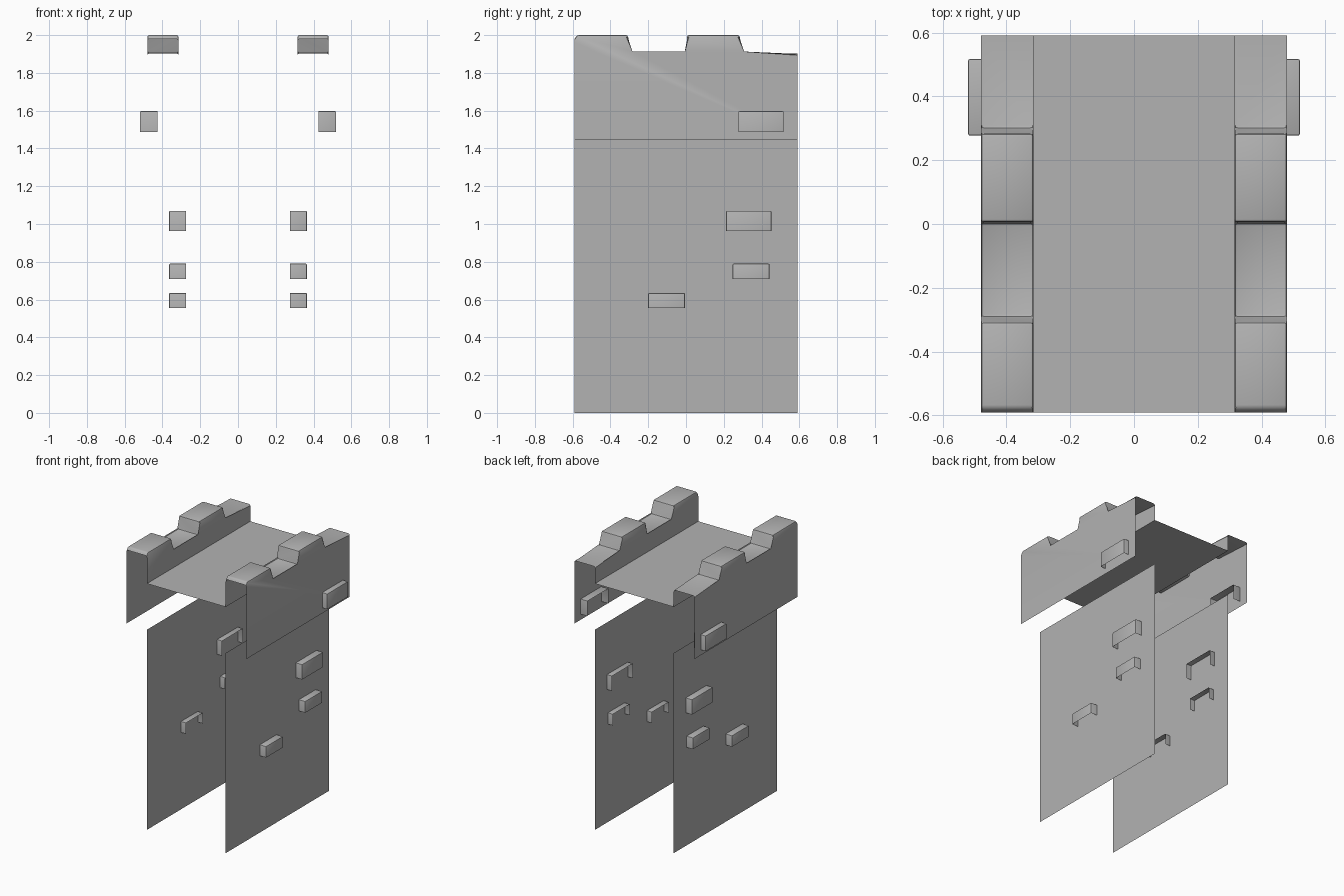
import bpy, bmesh

cube = bpy.data.objects.get("Cube")
if cube:
    bpy.data.objects.remove(cube, do_unlink=True)

GREY = (0.45, 0.45, 0.45, 1)
stone = bpy.data.materials.new("grey stone")
stone.use_nodes = True
stone.diffuse_color = GREY
stone.node_tree.nodes["Principled BSDF"].inputs["Base Color"].default_value = GREY

BACK, FRONT = 0.59, -0.59
WALL_X, PARAPET_X = 0.315, 0.48      # lower wall and overhanging parapet
LEDGE_Z, FLOOR_Z = 1.447, 1.78


def finish(bm, name, mirror=True, smooth=False):
    mesh = bpy.data.meshes.new(name)
    bm.to_mesh(mesh)
    bm.free()
    mesh.materials.append(stone)
    obj = bpy.data.objects.new(name, mesh)
    bpy.context.collection.objects.link(obj)
    if smooth:
        bpy.ops.object.select_all(action="DESELECT")
        obj.select_set(True)
        bpy.context.view_layer.objects.active = obj
        bpy.ops.object.shade_smooth_by_angle()
    if mirror:
        mod = obj.modifiers.new("other side", "MIRROR")
        mod.use_axis[0] = True
    return obj


def face(bm, points):
    return bm.faces.new([bm.verts.new(p) for p in points])


def round_edges(bm, size):
    shared = [e for e in bm.edges if len(e.link_faces) == 2]
    bmesh.ops.bevel(bm, geom=shared, offset=size, segments=2, profile=0.5,
                    affect="EDGES", clamp_overlap=True)


# Lower walls, single sheets
bm = bmesh.new()
face(bm, [(WALL_X, FRONT, 0), (WALL_X, BACK, 0),
          (WALL_X, BACK, LEDGE_Z), (WALL_X, FRONT, LEDGE_Z)])
finish(bm, "lower_walls")

# Walkway floor
bm = bmesh.new()
face(bm, [(-WALL_X, FRONT, FLOOR_Z), (WALL_X, FRONT, FLOOR_Z),
          (WALL_X, BACK, FLOOR_Z), (-WALL_X, BACK, FLOOR_Z)])
finish(bm, "walkway_floor", mirror=False)

# Battlements: stepped top strip with an outer and an inner face, open ends
LOW, HIGH = 1.903, 2.0
steps = [(FRONT, 1.98), (-0.577, HIGH), (-0.308, HIGH), (-0.292, LOW),
         (0.003, LOW), (0.006, HIGH), (0.283, HIGH), (0.299, LOW), (BACK, LOW)]
bm = bmesh.new()
outer = [bm.verts.new((PARAPET_X, y, z)) for y, z in steps]
inner = [bm.verts.new((WALL_X, y, z)) for y, z in steps]
for i in range(len(steps) - 1):
    bm.faces.new((inner[i], outer[i], outer[i + 1], inner[i + 1]))
outer_foot = [bm.verts.new((PARAPET_X, y, LEDGE_Z)) for y in (FRONT, BACK)]
inner_foot = [bm.verts.new((WALL_X, y, FLOOR_Z)) for y in (FRONT, BACK)]
bm.faces.new(outer_foot + outer[::-1])
bm.faces.new(inner + inner_foot[::-1])
round_edges(bm, 0.01)
finish(bm, "battlements", smooth=True)


# Protruding stones: outer face, top and two ends, open below and inside
def stone_block(name, x_in, x_out, y0, y1, z0, z1):
    bm = bmesh.new()
    bmesh.ops.create_cube(bm, size=1)
    for v in bm.verts:
        v.co = (x_out if v.co.x > 0 else x_in,
                y1 if v.co.y > 0 else y0,
                z1 if v.co.z > 0 else z0)
    bm.normal_update()
    hidden = [f for f in bm.faces if f.normal.x < -0.5 or f.normal.z < -0.5]
    bmesh.ops.delete(bm, geom=hidden, context="FACES")
    round_edges(bm, 0.006)
    finish(bm, name, smooth=True)


stone_block("parapet_stones", 0.425, 0.52, 0.277, 0.517, 1.487, 1.597)
stone_block("upper_wall_stones", 0.275, 0.365, 0.212, 0.452, 0.962, 1.07)
stone_block("middle_wall_stones", 0.275, 0.365, 0.247, 0.442, 0.708, 0.79)
stone_block("lower_wall_stones", 0.275, 0.365, -0.2, -0.005, 0.555, 0.635)
